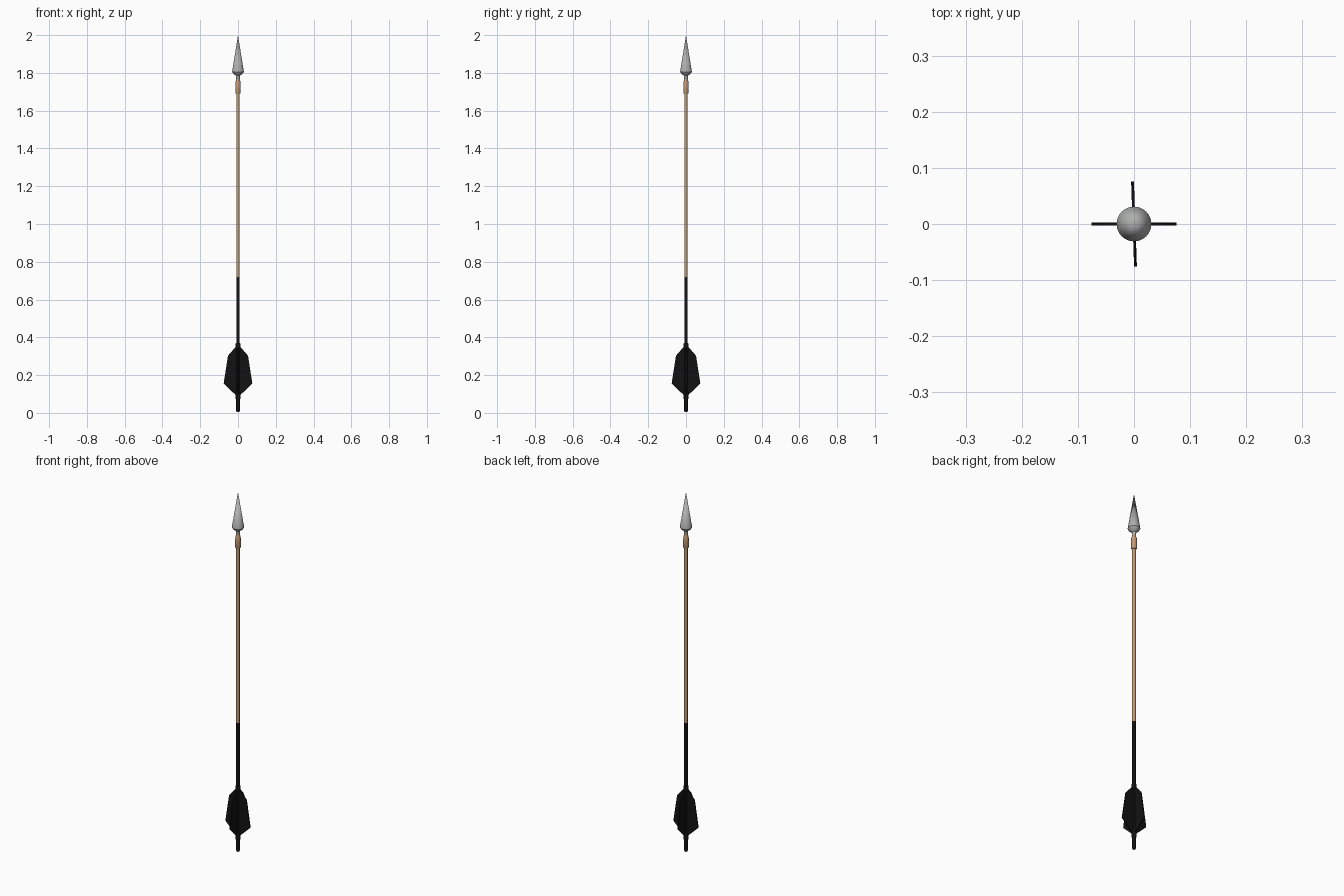
import bpy, bmesh, math

if "Cube" in bpy.data.objects:
    bpy.data.objects.remove(bpy.data.objects["Cube"])


def material(name, rgb):
    m = bpy.data.materials.new(name)
    m.diffuse_color = (*rgb, 1)
    m.use_nodes = True
    m.node_tree.nodes["Principled BSDF"].inputs["Base Color"].default_value = m.diffuse_color
    return m


wood = material("wood", (0.55, 0.34, 0.17))
copper = material("copper", (0.56, 0.32, 0.18))
black = material("black", (0.006, 0.006, 0.006))
steel = material("steel", (0.42, 0.43, 0.42))


def make_object(name, bm, mat):
    bmesh.ops.recalc_face_normals(bm, faces=bm.faces)
    me = bpy.data.meshes.new(name)
    bm.to_mesh(me)
    bm.free()
    me.materials.append(mat)
    ob = bpy.data.objects.new(name, me)
    bpy.context.collection.objects.link(ob)
    return ob


def turned(name, profile, mat, sides=16):
    """Closed solid of revolution from (radius, z) points; radius 0 makes a tip."""
    bm = bmesh.new()
    rings = []
    for r, z in profile:
        if r == 0:
            rings.append([bm.verts.new((0, 0, z))] * sides)
        else:
            rings.append([bm.verts.new((r * math.cos(a), r * math.sin(a), z))
                          for a in (math.tau * i / sides for i in range(sides))])
    for lo, hi in zip(rings, rings[1:]):
        for i in range(sides):
            j = (i + 1) % sides
            quad = list(dict.fromkeys((lo[i], lo[j], hi[j], hi[i])))
            bm.faces.new(quad)
    for ring, (r, z) in ((rings[0], profile[0]), (rings[-1], profile[-1])):
        if r > 0:
            bm.faces.new(ring)
    ob = make_object(name, bm, mat)
    bpy.ops.object.select_all(action='DESELECT')
    ob.select_set(True)
    bpy.context.view_layer.objects.active = ob
    bpy.ops.object.shade_smooth_by_angle(angle=math.radians(30))
    return ob


# Shaft: bare wood above, black painted section below
turned("upper_shaft", [(0.009, 0.72), (0.009, 1.70)], wood)
turned("lower_shaft", [(0.0092, 0.06), (0.0092, 0.72)], black)
turned("nock", [(0.008, 0.005), (0.0095, 0.012), (0.0095, 0.07)], black)

# Wrapped bindings at both ends of the feathers
turned("lower_binding", [(0.011, 0.07), (0.013, 0.075), (0.013, 0.105), (0.011, 0.11)], black)
turned("upper_binding", [(0.011, 0.335), (0.013, 0.34), (0.013, 0.365), (0.011, 0.37)], black)

# Copper socket and steel head
turned("socket", [(0.012, 1.69), (0.0145, 1.695), (0.014, 1.75), (0.009, 1.765), (0.009, 1.785)], copper)
turned("arrowhead", [(0.009, 1.765), (0.011, 1.785), (0.026, 1.797), (0.031, 1.806), (0, 2.0)], steel, 24)

# Four thin feather vanes; the y pair is turned slightly off square
OUTLINE = [(0.005, 0.09), (0.016, 0.098), (0.076, 0.155), (0.053, 0.303), (0.012, 0.35), (0.005, 0.35)]
T = 0.0025
for k, angle in enumerate((0, 92, 180, 272)):
    c, s = math.cos(math.radians(angle)), math.sin(math.radians(angle))
    bm = bmesh.new()
    sides = [[bm.verts.new((r * c - t * s, r * s + t * c, z)) for r, z in OUTLINE] for t in (-T, T)]
    bm.faces.new(sides[0])
    bm.faces.new(sides[1])
    for i in range(len(OUTLINE)):
        j = (i + 1) % len(OUTLINE)
        bm.faces.new((sides[0][i], sides[0][j], sides[1][j], sides[1][i]))
    make_object(f"feather_{k + 1}", bm, black)
